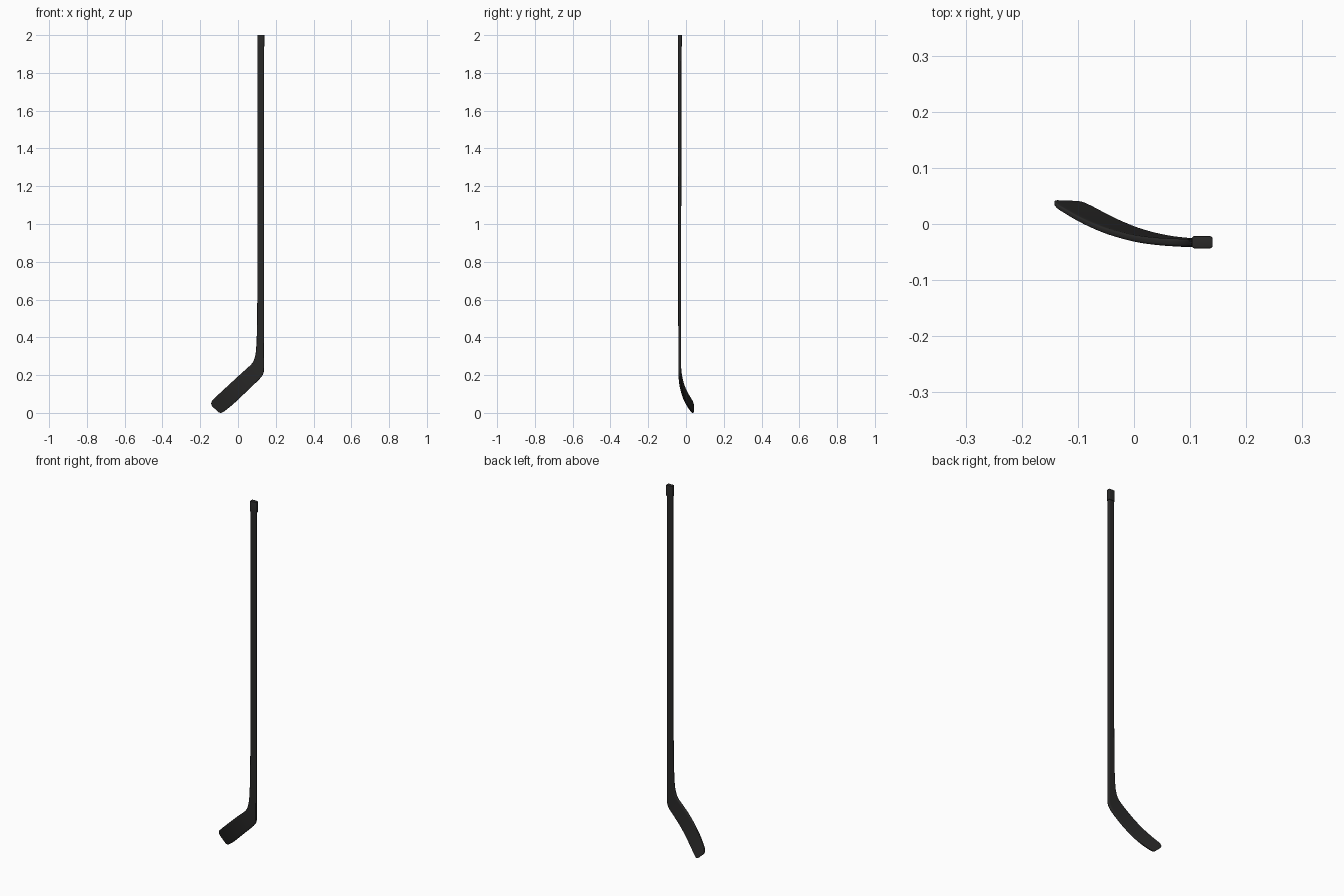
import bpy, bmesh, math
from mathutils import Vector

if "Cube" in bpy.data.objects:
    bpy.data.objects.remove(bpy.data.objects["Cube"])

black = bpy.data.materials.new("soft black")
black.diffuse_color = (0.022, 0.0215, 0.021, 1)
black.use_nodes = True
black.node_tree.nodes["Principled BSDF"].inputs["Base Color"].default_value = black.diffuse_color


def finish(name, bm, angle):
    bmesh.ops.recalc_face_normals(bm, faces=bm.faces)
    me = bpy.data.meshes.new(name)
    bm.to_mesh(me)
    bm.free()
    ob = bpy.data.objects.new(name, me)
    bpy.context.collection.objects.link(ob)
    me.materials.append(black)
    bpy.context.view_layer.objects.active = ob
    ob.select_set(True)
    bpy.ops.object.shade_smooth_by_angle(angle=math.radians(angle))
    ob.select_set(False)


def spline(keys, n):
    """Catmull-Rom through tuples of numbers."""
    out = []
    for i in range(len(keys) - 1):
        p = [Vector(keys[max(0, min(len(keys) - 1, i + k))]) for k in (-1, 0, 1, 2)]
        for j in range(n):
            t = j / n
            out.append(0.5 * (2 * p[1] + (p[2] - p[0]) * t
                              + (2 * p[0] - 5 * p[1] + 4 * p[2] - p[3]) * t * t
                              + (3 * p[1] - p[0] - 3 * p[2] + p[3]) * t ** 3))
    return out + [Vector(keys[-1])]


# sideways curve of the blade: distance from the heel -> y
CURVE = spline([(-0.05, -0.0335), (0.0, -0.0335), (0.06, -0.031), (0.114, -0.0255),
                (0.17, -0.015), (0.21, -0.004), (0.25, 0.010), (0.29, 0.027),
                (0.318, 0.039), (0.35, 0.051)], 6)


def bend(x, z):
    s = (0.138 - x) * 0.73 + (0.21 - z) * 0.68
    if s <= CURVE[0][0]:
        return CURVE[0][1]
    for a, b in zip(CURVE, CURVE[1:]):
        if s <= b[0]:
            return a[1] + (b[1] - a[1]) * (s - a[0]) / (b[0] - a[0])
    return CURVE[-1][1]


# rings: upper edge x, z / lower edge x, z / half thickness
straight = [(0.1035, 1.99, 0.138, 1.99, 0.0092), (0.1035, 1.3, 0.138, 1.3, 0.0086),
            (0.1030, 0.8, 0.138, 0.8, 0.0080)]
shaped = [(0.1015, 0.50, 0.138, 0.50, 0.0076), (0.099, 0.40, 0.138, 0.38, 0.0074),
          (0.095, 0.33, 0.138, 0.29, 0.0073), (0.088, 0.292, 0.138, 0.240, 0.0072),
          (0.075, 0.263, 0.135, 0.211, 0.0070), (0.05, 0.238, 0.120, 0.186, 0.0067),
          (0.005, 0.198, 0.082, 0.148, 0.0062), (-0.04, 0.156, 0.037, 0.105, 0.0056),
          (-0.09, 0.110, -0.008, 0.062, 0.0050), (-0.122, 0.080, -0.045, 0.030, 0.0046),
          (-0.136, 0.066, -0.068, 0.012, 0.0044), (-0.1405, 0.056, -0.082, 0.003, 0.0042),
          (-0.142, 0.048, -0.091, 0.0, 0.0039), (-0.138, 0.037, -0.102, 0.003, 0.0030),
          (-0.133, 0.031, -0.109, 0.009, 0.0015)]
rings = straight + list(spline(shaped, 5))

# shaft and blade: rounded strip lofted through the rings
bm = bmesh.new()
loops = []
SEG, COLS = 4, 8
for ux, uz, lx, lz, h in rings:
    U, L = Vector((ux, uz)), Vector((lx, lz))
    w = (L - U).length
    r = min(h * 0.7, w * 0.45)
    pts = []                                   # (along width, thickness)
    for cx, cy, a0 in ((w - r, h - r, 0), (r, h - r, 90), (r, r - h, 180), (w - r, r - h, 270)):
        for k in range(SEG + 1):
            a = math.radians(a0 + 90 * k / SEG)
            pts.append((cx + r * math.cos(a), cy + r * math.sin(a)))
        if a0 in (0, 180):                     # extra columns let the wide faces bend
            for k in range(1, COLS):
                f = k / COLS if a0 == 0 else 1 - k / COLS
                pts.append((w - r + (2 * r - w) * f, cy + (r if a0 == 0 else -r)))
    ring = []
    for d, t in pts:
        p = U + (L - U) * (d / w)
        ring.append(bm.verts.new((p.x, bend(p.x, p.y) + t, p.y)))
    loops.append(ring)
for a, b in zip(loops, loops[1:]):
    for i in range(len(a)):
        j = (i + 1) % len(a)
        bm.faces.new((a[i], a[j], b[j], b[i]))
bm.faces.new(loops[0])
bm.faces.new(loops[-1])
finish("shaft_and_blade", bm, 45)

# butt end cap
bm = bmesh.new()
bmesh.ops.create_cube(bm, size=1)
for v in bm.verts:
    v.co = Vector((0.1215 + v.co.x * 0.037, -0.0325 + v.co.y * 0.022, 1.97 + v.co.z * 0.06))
upright = [e for e in bm.edges if abs(e.verts[0].co.z - e.verts[1].co.z) > 0.01]
bmesh.ops.bevel(bm, geom=upright, offset=0.005, segments=4, profile=0.5, affect='EDGES')
rim = [e for e in bm.edges if min(v.co.z for v in e.verts) > 1.999]
bmesh.ops.bevel(bm, geom=rim, offset=0.0015, segments=2, profile=0.5, affect='EDGES')
finish("end_cap", bm, 40)
